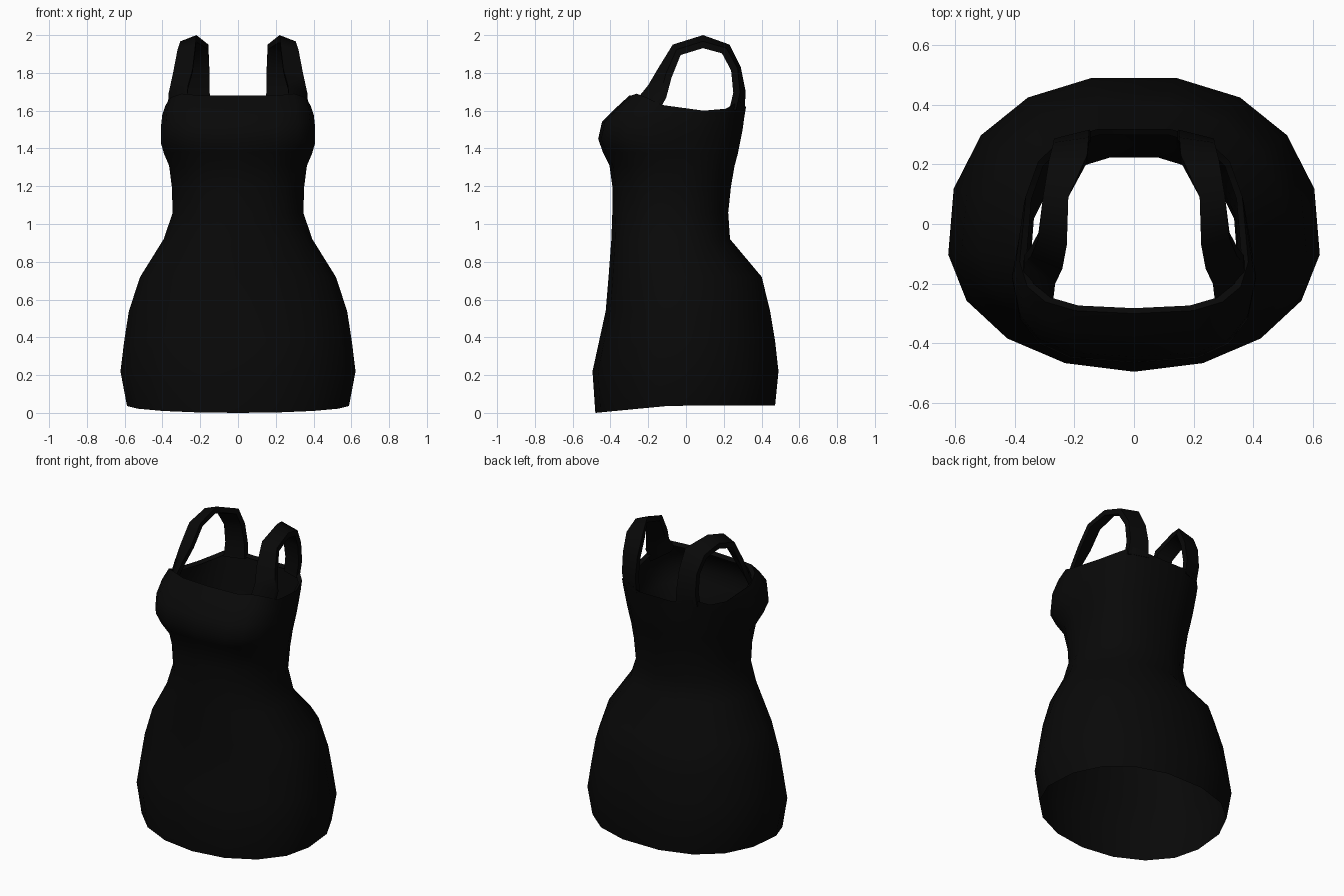
import bpy, bmesh, math
from mathutils import Vector

fabric = bpy.data.materials.new("black_fabric")
fabric.diffuse_color = (0.0025, 0.0025, 0.0025, 1)


def finish(name, bm, angle):
    bmesh.ops.recalc_face_normals(bm, faces=bm.faces)
    me = bpy.data.meshes.new(name)
    bm.to_mesh(me)
    bm.free()
    me.materials.append(fabric)
    ob = bpy.data.objects.new(name, me)
    bpy.context.collection.objects.link(ob)
    bpy.ops.object.select_all(action='DESELECT')
    ob.select_set(True)
    bpy.context.view_layer.objects.active = ob
    bpy.ops.object.shade_smooth_by_angle(angle=math.radians(angle))
    return ob


def spow(v, e):
    return math.copysign(abs(v) ** e, v)


# Dress body rings: height, front half width, back half width,
# front y, back y, widest y, front roundness, back roundness
RINGS = [
    (0.00, 0.590, 0.590, -0.480, 0.480, -0.06, 0.98, 0.88),
    (0.22, 0.625, 0.625, -0.495, 0.498, -0.06, 0.98, 0.88),
    (0.38, 0.605, 0.605, -0.460, 0.480, -0.06, 0.98, 0.90),
    (0.54, 0.580, 0.580, -0.425, 0.453, -0.06, 0.96, 0.90),
    (0.72, 0.520, 0.520, -0.410, 0.408, -0.06, 0.94, 0.90),
    (0.92, 0.395, 0.395, -0.395, 0.238, -0.08, 0.90, 0.90),
    (1.06, 0.347, 0.347, -0.390, 0.228, -0.08, 0.90, 0.88),
    (1.20, 0.352, 0.352, -0.390, 0.243, -0.08, 0.86, 0.85),
    (1.31, 0.366, 0.360, -0.405, 0.262, -0.08, 0.80, 0.82),
    (1.38, 0.392, 0.365, -0.440, 0.278, -0.09, 0.70, 0.78),
    (1.45, 0.410, 0.372, -0.465, 0.290, -0.10, 0.64, 0.75),
    (1.54, 0.410, 0.376, -0.445, 0.305, -0.10, 0.64, 0.72),
    (1.62, 0.402, 0.378, -0.365, 0.314, -0.10, 0.64, 0.68),
    (1.68, 0.384, 0.372, -0.300, 0.322, -0.08, 0.65, 0.65),
    (1.66, 0.362, 0.352, -0.282, 0.302, -0.08, 0.65, 0.65),   # inner lip
]
SIDES = 17
# Neckline height from the centre front round to the centre back
NECK = [1.68, 1.68, 1.69, 1.67, 1.63, 1.60, 1.61, 1.65, 1.62]

bm = bmesh.new()
rows = []
for i, (z, wf, wb, yf, yb, ym, ef, eb) in enumerate(RINGS):
    row = []
    for k in range(SIDES):
        a = 2 * math.pi * k / SIDES
        s, c = math.sin(a), math.cos(a)
        w, depth, e = (wf, ym - yf, ef) if c > 0 else (wb, yb - ym, eb)
        h = z
        if i == 0:                       # hem dips at the front
            h = 0.04 * (1 - max(0, c))
        elif z > 1.3:                    # follow the neckline and armholes
            h = 1.3 + (z - 1.3) * (NECK[min(k, SIDES - k)] - 1.3) / 0.38
        row.append(bm.verts.new((w * spow(s, e), ym - depth * spow(c, e), h)))
    rows.append(row)
for lo, hi in zip(rows, rows[1:]):
    for k in range(SIDES):
        n = (k + 1) % SIDES
        bm.faces.new((lo[k], lo[n], hi[n], hi[k]))
finish("dress_body", bm, 60)

# Shoulder straps: (y, z, inner x, outer x, inward shift of outer edge)
STRAP = [
    (-0.265, 1.655, 0.272, 0.372, 0.100),
    (-0.200, 1.735, 0.264, 0.368, 0.080),
    (-0.150, 1.82, 0.240, 0.345, 0.050),
    (-0.070, 1.95, 0.225, 0.320, 0.033),
    (0.090, 2.00, 0.220, 0.305, 0.033),
    (0.230, 1.95, 0.157, 0.285, 0.025),
    (0.290, 1.83, 0.152, 0.270, 0.018),
    (0.316, 1.70, 0.150, 0.268, 0.030),
    (0.310, 1.60, 0.145, 0.266, 0.045),
]
THICK = 0.036


def strap(name, side):
    bm = bmesh.new()
    secs = []
    for i, (y, z, xi, xo, shift) in enumerate(STRAP):
        p, q = STRAP[max(i - 1, 0)], STRAP[min(i + 1, len(STRAP) - 1)]
        t = Vector((0, q[0] - p[0], q[1] - p[1])).normalized()
        inward = Vector((0, t.z, -t.y))
        a = Vector((side * xi, y, z))
        b = Vector((side * xo, y, z)) + inward * shift
        secs.append([bm.verts.new(v) for v in
                     (a, b, b + inward * THICK, a + inward * THICK)])
    for lo, hi in zip(secs, secs[1:]):
        for k in range(4):
            n = (k + 1) % 4
            bm.faces.new((lo[k], lo[n], hi[n], hi[k]))
    bm.faces.new(secs[0])
    bm.faces.new(secs[-1])
    finish(name, bm, 50)


strap("right_strap", 1)
strap("left_strap", -1)
